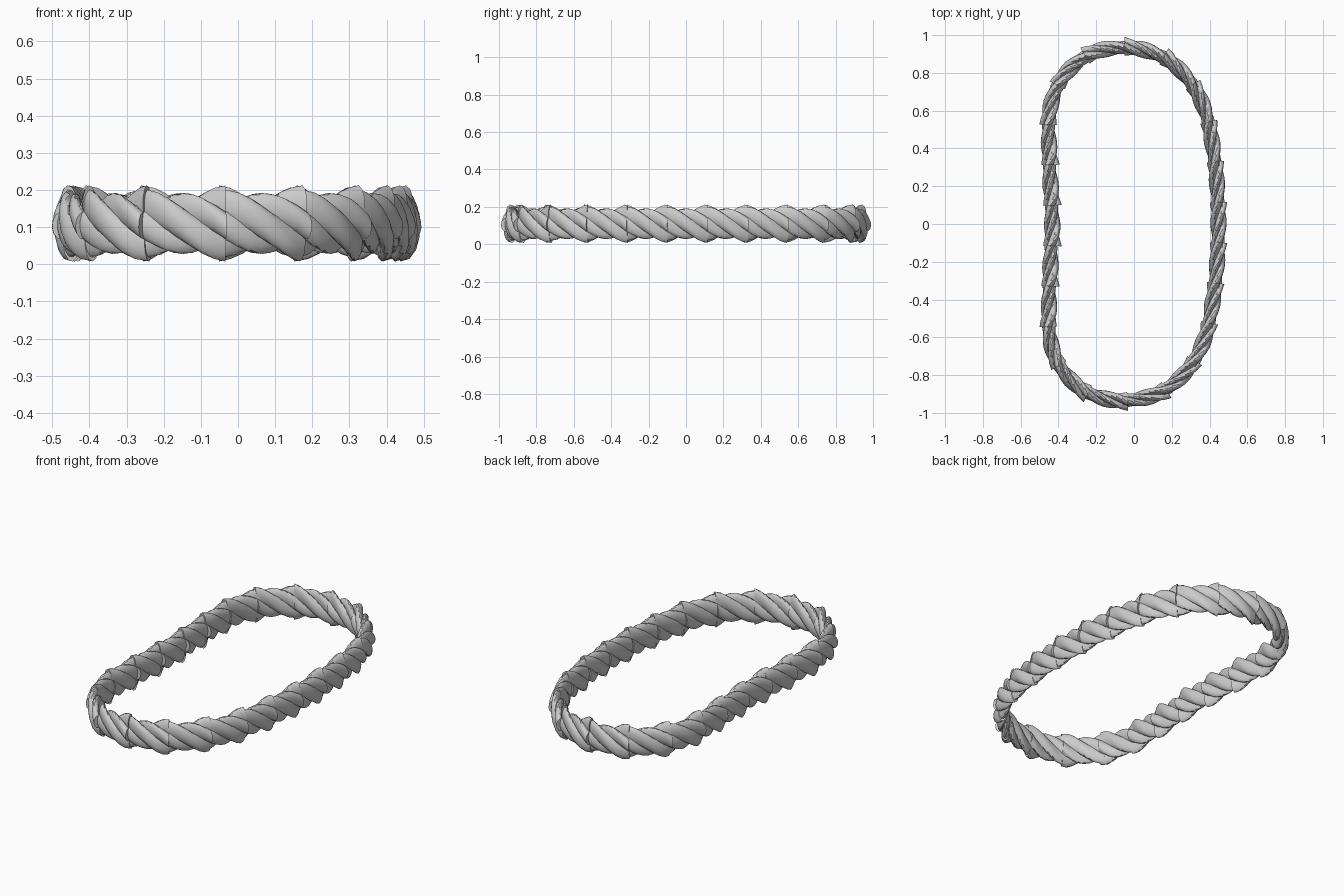
import bpy, math
from mathutils import Vector

if "Cube" in bpy.data.objects:
    bpy.data.objects.remove(bpy.data.objects["Cube"])

UNITS, STRANDS, STEPS, SIDES = 22, 4, 8, 12
HALF_T, HALF_H, MID_Z = 0.040, 0.090, 0.11

# Half outline of the oval band, mirrored across y
half = [(0.447, 0), (0.436, .25), (.41, .45), (.372, .61), (.285, .77), (.14, .89), (-.05, .934),
        (-.24, .895), (-.385, .765), (-.447, .59), (-.449, .35), (-.440, .15), (-.434, 0)]
ctrl = [Vector(p) for p in half] + [Vector((x, -y)) for x, y in half[-2:0:-1]]


def catmull(a, b, c, d, t):
    return 0.5 * (2*b + (c - a)*t + (2*a - 5*b + 4*c - d)*t*t + (3*b - a - 3*c + d)*t**3)


n = len(ctrl)
dense = [catmull(ctrl[i-1], ctrl[i], ctrl[(i+1) % n], ctrl[(i+2) % n], k/12)
         for i in range(n) for k in range(12)]
lengths = [0.0]
for i, p in enumerate(dense):
    lengths.append(lengths[-1] + (dense[(i+1) % len(dense)] - p).length)
total = lengths[-1]


def path(u):
    """Point at arc-length fraction u."""
    d = (u % 1.0) * total
    i = max(k for k in range(len(dense)) if lengths[k] <= d)
    f = (d - lengths[i]) / (lengths[i+1] - lengths[i])
    return dense[i].lerp(dense[(i+1) % len(dense)], f)


def frame(u):
    t = (path(u + 0.006) - path(u - 0.006)).normalized()
    return path(u), Vector((t.y, -t.x))


def strand_piece(unit, strand, verts, faces):
    """One twisted length of strand, flaring to a tip; every second strand sits lower."""
    base = len(verts)
    size = 1.06 if strand % 2 == 0 else 0.92
    for i in range(STEPS + 1):
        f = i / STEPS
        pos = unit + f * 1.12 - 0.58
        p, out = frame(pos / UNITS)
        ang = -math.pi * pos + strand * math.tau / STRANDS
        flare = size * (0.96 + 0.12 * f**2)
        on_left = p.x < -0.3 and abs(p.y) < 0.5
        side_out = 1 + (0.08 if on_left else 0.42 if abs(p.y) > 0.85 else 0.24) * f**3
        side_in = 1 + (0.4 if on_left else 0.1) * f**3
        for k in range(SIDES):
            a = math.tau * k / SIDES
            r = (0.5 + 0.5 * math.cos(a)) * flare
            s = 0.48 * size * math.sin(a) * (1.02 - 0.1 * f)
            x = r * math.cos(ang) - s * math.sin(ang)
            z = r * math.sin(ang) + s * math.cos(ang)
            q = p + out * (x * HALF_T * (side_out if x > 0 else side_in))
            verts.append((q.x, q.y, MID_Z + z * HALF_H))
    for i in range(STEPS):
        for k in range(SIDES):
            a, b = base + i*SIDES + k, base + i*SIDES + (k+1) % SIDES
            faces.append((a, b, b + SIDES, a + SIDES))
    faces.append(tuple(base + k for k in reversed(range(SIDES))))
    faces.append(tuple(base + STEPS*SIDES + k for k in range(SIDES)))


# Four twisted strands around the ring
for s in range(STRANDS):
    verts, faces = [], []
    for u in range(UNITS):
        strand_piece(u, s, verts, faces)
    me = bpy.data.meshes.new(f"rope_strand_{s+1}")
    me.from_pydata(verts, [], faces)
    ob = bpy.data.objects.new(f"rope_strand_{s+1}", me)
    bpy.context.collection.objects.link(ob)
    bpy.ops.object.select_all(action='DESELECT')
    ob.select_set(True)
    bpy.context.view_layer.objects.active = ob
    bpy.ops.object.mode_set(mode='EDIT')
    bpy.ops.mesh.select_all(action='SELECT')
    bpy.ops.mesh.normals_make_consistent(inside=False)
    bpy.ops.object.mode_set(mode='OBJECT')
    bpy.ops.object.shade_smooth_by_angle(angle=math.radians(40))
